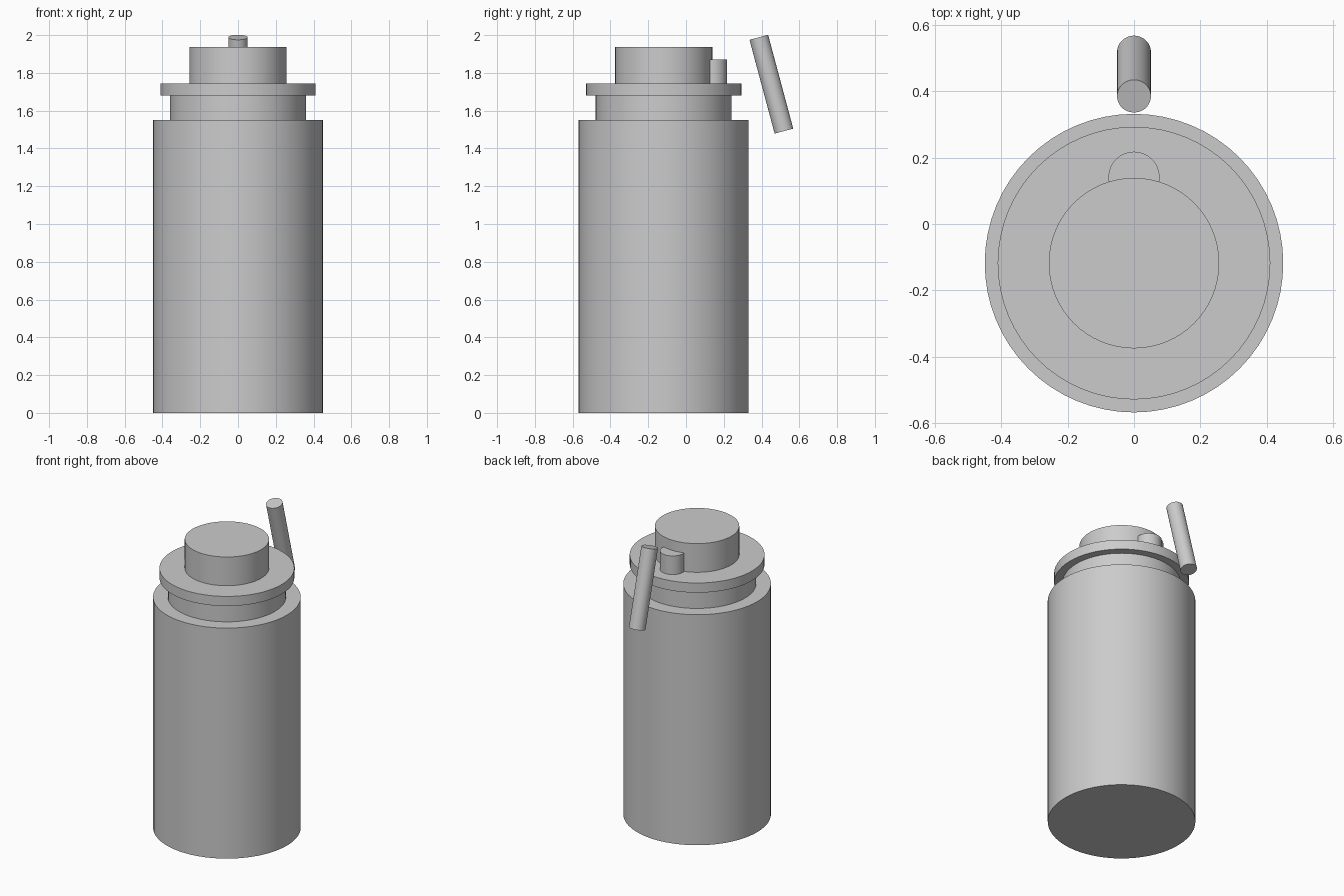
import bpy
import math

if "Cube" in bpy.data.objects:
    bpy.data.objects.remove(bpy.data.objects["Cube"], do_unlink=True)

# One plain grey for every part
grey = bpy.data.materials.new("plain_grey")
grey.use_nodes = True
colour = (0.6, 0.6, 0.6, 1.0)
grey.diffuse_color = colour
grey.node_tree.nodes["Principled BSDF"].inputs["Base Color"].default_value = colour

AXIS_Y = -0.118  # shared centre line of the bottle


def cylinder(name, radius, bottom, top, y=AXIS_Y, tilt=0.0):
    """Capped cylinder between two heights, optionally tilted about x."""
    bpy.ops.mesh.primitive_cylinder_add(
        vertices=64, radius=radius, depth=top - bottom,
        location=(0, y, (bottom + top) / 2), rotation=(tilt, 0, 0))
    obj = bpy.context.object
    obj.name = name
    obj.data.materials.append(grey)
    bpy.ops.object.shade_smooth_by_angle(angle=math.radians(30))
    return obj


# Bottle body, neck, collar and cap, stacked upwards
cylinder("body", 0.45, 0.0, 1.55)
cylinder("neck", 0.36, 1.55, 1.68)
cylinder("collar", 0.411, 1.68, 1.745)
cylinder("cap", 0.257, 1.745, 1.938)

# Small hinge post set into the back of the cap
cylinder("hinge_post", 0.077, 1.745, 1.87, y=0.141)

# Leaning rod behind the cap
cylinder("rod", 0.051, 1.483, 1.997, y=0.452, tilt=math.radians(15))
